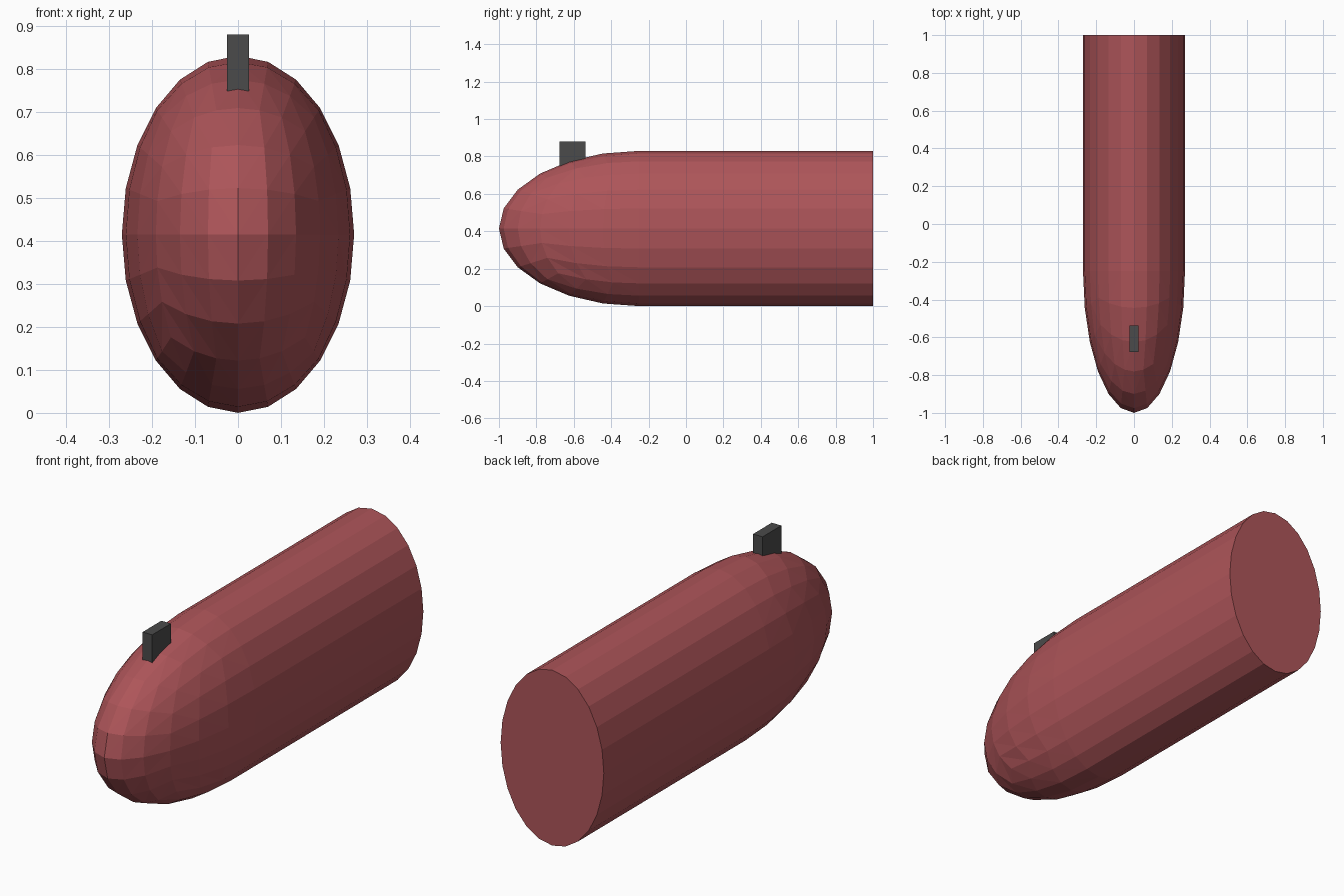
import bpy, bmesh, math
from mathutils import Matrix, Vector

if "Cube" in bpy.data.objects:
    bpy.data.objects.remove(bpy.data.objects["Cube"])


def material(name, rgb):
    m = bpy.data.materials.new(name)
    m.diffuse_color = (*rgb, 1)
    m.use_nodes = True
    m.node_tree.nodes["Principled BSDF"].inputs["Base Color"].default_value = m.diffuse_color
    return m


def finish(bm, name, mat, centre):
    bmesh.ops.recalc_face_normals(bm, faces=bm.faces)
    mesh = bpy.data.meshes.new(name)
    bm.to_mesh(mesh)
    bm.free()
    mesh.materials.append(mat)
    ob = bpy.data.objects.new(name, mesh)
    ob.location = centre
    bpy.context.collection.objects.link(ob)


red = material("red", (0.42, 0.09, 0.1))
grey = material("dark grey", (0.07, 0.07, 0.07))
RX, RY, RZ = 0.27, 0.75, 0.415
SEAM = -0.25

# body: 24-sided oval cylinder running back from the seam
bm = bmesh.new()
bmesh.ops.create_cone(bm, cap_ends=True, segments=24, radius1=1, radius2=1, depth=1 - SEAM)
bmesh.ops.rotate(bm, verts=bm.verts, matrix=Matrix.Rotation(math.pi / 2, 3, 'X'))
bmesh.ops.scale(bm, verts=bm.verts, vec=(RX, 1, RZ))
finish(bm, "body", red, (0, (1 + SEAM) / 2, RZ))

# nose: cube sphere with even angles, split into triangles and stretched
bm = bmesh.new()
bmesh.ops.create_cube(bm, size=2)
bmesh.ops.subdivide_edges(bm, edges=bm.edges[:], cuts=5, use_grid_fill=True)
for f in bm.faces[:]:
    c = f.calc_center_median()
    v = f.verts[:]
    d = v[2].co - v[0].co
    up = d.z if abs(d.z) > 1e-4 else -d.y
    side = d.x if abs(d.x) > 1e-4 else -d.y * c.x
    a, b = (v[0], v[2]) if up * side * c.x > 0 else (v[1], v[3])
    bmesh.utils.face_split(f, a, b)
for v in bm.verts:
    p = Vector([math.tan(k * math.pi / 4) for k in v.co]).normalized()
    v.co = (p.x * RX, p.y * RY, p.z * RZ)
finish(bm, "nose", red, (0, SEAM, RZ))

# sight: small upright block set into the nose
bm = bmesh.new()
bmesh.ops.create_cube(bm, size=1)
bmesh.ops.scale(bm, verts=bm.verts, vec=(0.05, 0.14, 0.17))
finish(bm, "sight", grey, (0, -0.607, 0.795))
